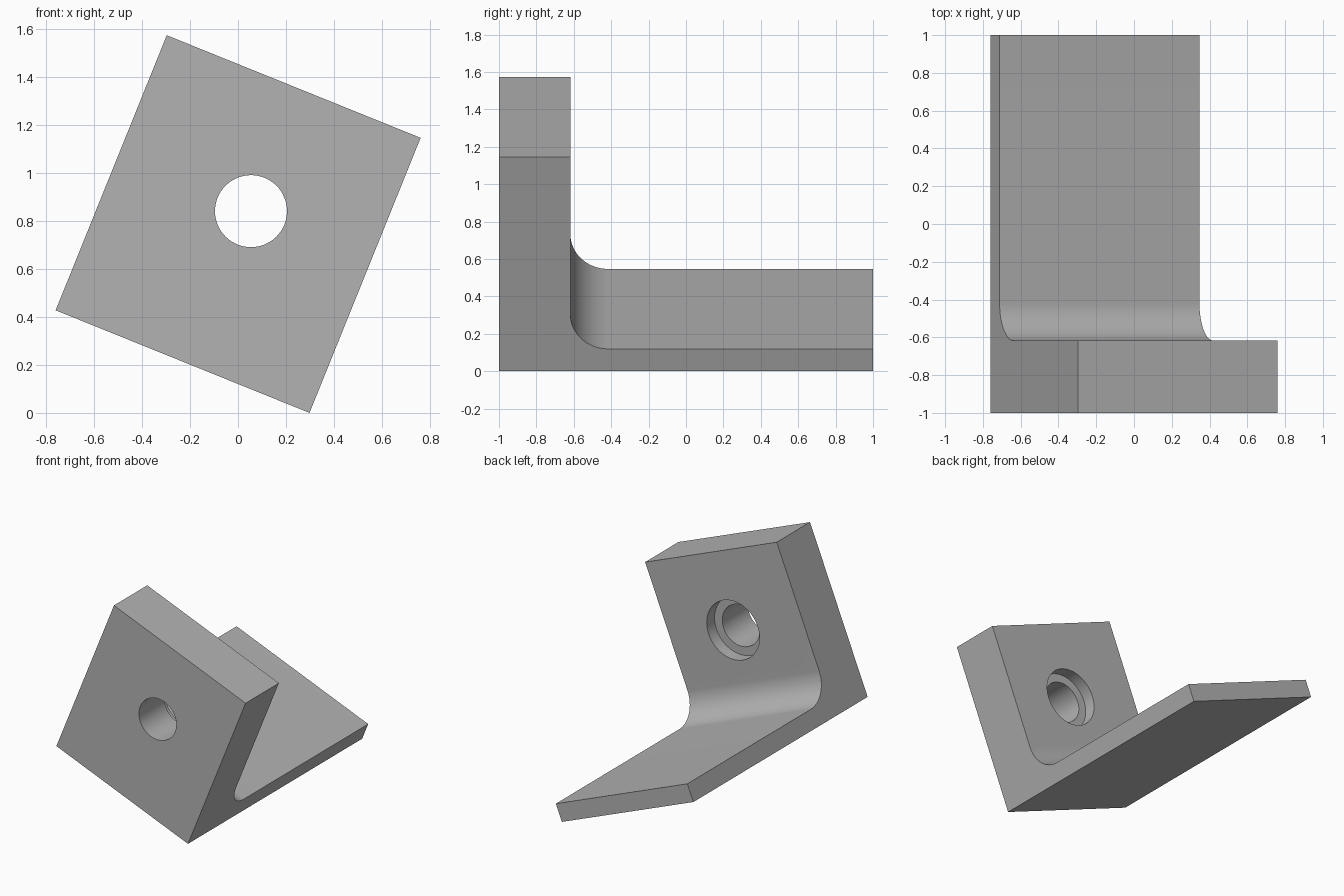
import bpy, bmesh
from math import cos, sin, pi, radians
from mathutils import Matrix

cube = bpy.data.objects.get("Cube")
if cube:
    bpy.data.objects.remove(cube)

WIDTH, HEIGHT = 1.141, 1.236
BASE, FILLET, PLATE_BACK = 0.129, 0.2, -0.618
HOLE_X, HOLE_Z = -0.541, 0.688

grey = bpy.data.materials.new("grey")
grey.use_nodes = True
grey.diffuse_color = (0.45, 0.45, 0.45, 1)
grey.node_tree.nodes["Principled BSDF"].inputs["Base Color"].default_value = grey.diffuse_color


def add_object(name, bm):
    bmesh.ops.recalc_face_normals(bm, faces=bm.faces)
    mesh = bpy.data.meshes.new(name)
    bm.to_mesh(mesh)
    bm.free()
    mesh.materials.append(grey)
    obj = bpy.data.objects.new(name, mesh)
    bpy.context.collection.objects.link(obj)
    return obj


def add_cutter(name, radius, y0, y1):
    bm = bmesh.new()
    place = Matrix.Translation((HOLE_X, (y0 + y1) / 2, HOLE_Z)) @ Matrix.Rotation(pi / 2, 4, "X")
    bmesh.ops.create_cone(bm, cap_ends=True, segments=64, radius1=radius,
                          radius2=radius, depth=y1 - y0, matrix=place)
    obj = add_object(name, bm)
    obj.hide_render = True
    return obj


# L-shaped side profile with a rounded inner corner, extruded across the width
profile = [(-1, 0), (1, 0), (1, BASE)]
for i in range(25):
    a = pi / 2 * i / 24
    profile.append((PLATE_BACK + FILLET * (1 - sin(a)), BASE + FILLET * (1 - cos(a))))
profile += [(PLATE_BACK, HEIGHT), (-1, HEIGHT)]
bm = bmesh.new()
face = bm.faces.new([bm.verts.new((-WIDTH, y, z)) for y, z in profile])
side = bmesh.ops.extrude_face_region(bm, geom=[face])
bmesh.ops.translate(bm, vec=(WIDTH, 0, 0),
                    verts=[v for v in side["geom"] if isinstance(v, bmesh.types.BMVert)])
bracket = add_object("angle_bracket", bm)
bpy.context.view_layer.objects.active = bracket
bracket.select_set(True)

# Through hole and the wider counterbore in the back of the plate
for name, radius, y0, y1 in (("through_hole", 0.15, -1.2, -0.4),
                             ("counterbore", 0.212, PLATE_BACK - 0.09, -0.3)):
    cutter = add_cutter(name, radius, y0, y1)
    cut = bracket.modifiers.new(name, "BOOLEAN")
    cut.operation = "DIFFERENCE"
    cut.solver = "EXACT"
    cut.object = cutter
    bpy.ops.object.modifier_apply(modifier=cut.name)
    bpy.data.objects.remove(cutter)

bpy.ops.object.shade_smooth_by_angle(angle=radians(30))

# Tilt so that the bracket stands on its lower right edge
bracket.rotation_euler.y = radians(22)
bracket.location.x = 0.298
